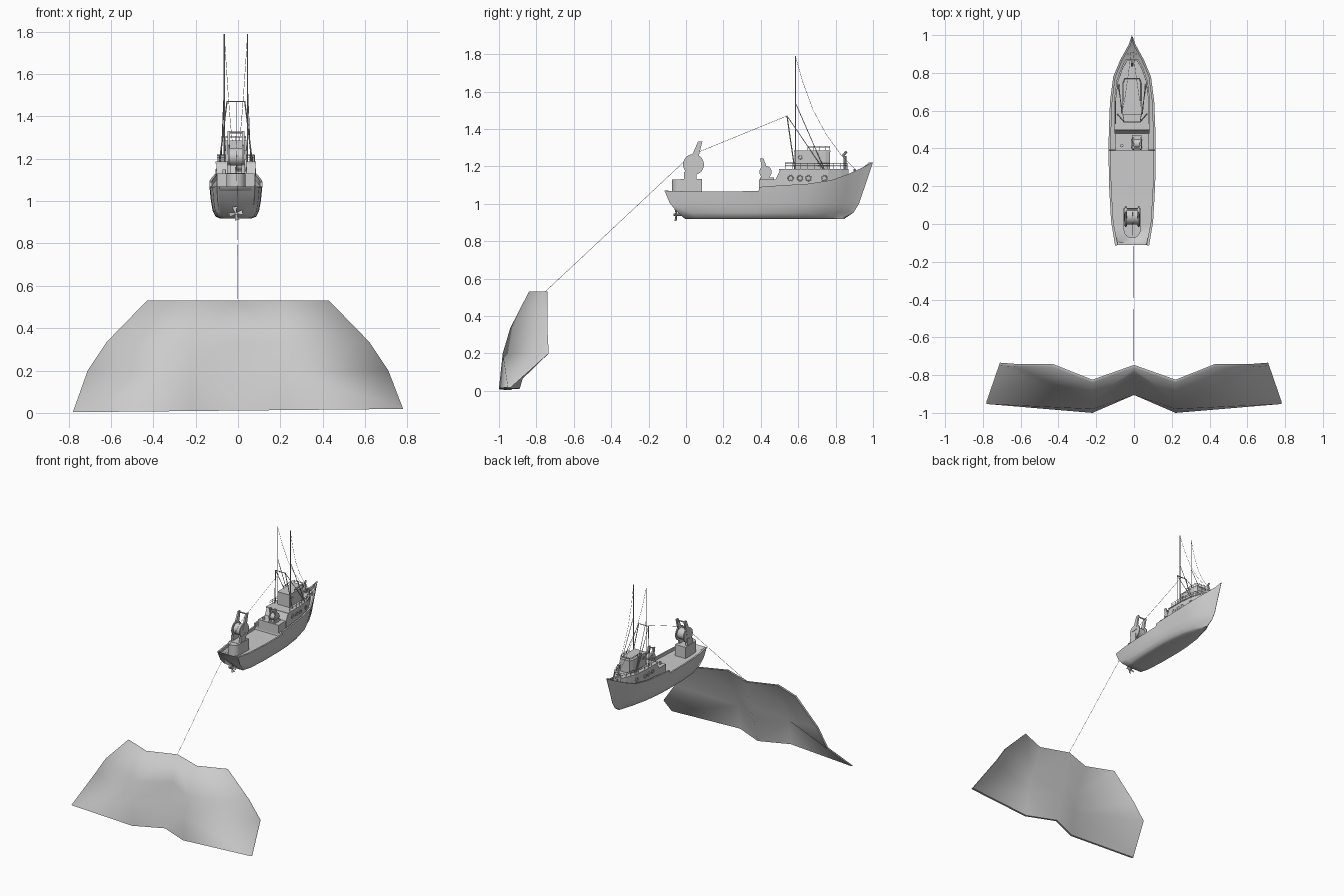
import bpy, bmesh, math
from mathutils import Vector

if "Cube" in bpy.data.objects:
    bpy.data.objects.remove(bpy.data.objects["Cube"])

BOAT_X = -0.01  # boat centreline


def mesh_obj(name, verts, faces, smooth=None, x=BOAT_X):
    me = bpy.data.meshes.new(name)
    me.from_pydata([tuple(v) for v in verts], [], faces)
    bm = bmesh.new()
    bm.from_mesh(me)
    bmesh.ops.remove_doubles(bm, verts=bm.verts, dist=1e-5)
    bmesh.ops.recalc_face_normals(bm, faces=bm.faces)
    bm.to_mesh(me)
    bm.free()
    ob = bpy.data.objects.new(name, me)
    ob.location.x = x
    bpy.context.collection.objects.link(ob)
    if smooth:
        bpy.ops.object.select_all(action='DESELECT')
        ob.select_set(True)
        bpy.context.view_layer.objects.active = ob
        bpy.ops.object.shade_smooth_by_angle(angle=math.radians(smooth))
    return ob


def loft(rings):
    """Verts and faces of closed rings joined in order, ends capped."""
    n = len(rings[0])
    faces = [(i * n + j, i * n + (j + 1) % n, (i + 1) * n + (j + 1) % n, (i + 1) * n + j)
             for i in range(len(rings) - 1) for j in range(n)]
    faces += [tuple(range(n)), tuple(range((len(rings) - 1) * n, len(rings) * n))]
    return [v for r in rings for v in r], faces


def box(name, x0, x1, y0, y1, z0, z1):
    return mesh_obj(name, *loft([[(x0, y0, z), (x1, y0, z), (x1, y1, z), (x0, y1, z)] for z in (z0, z1)]))


def side_plate(name, profile, x0, x1):
    return mesh_obj(name, *loft([[(x, y, z) for y, z in profile] for x in (x0, x1)]))


def rods(name, paths, r, n=6, x=BOAT_X):
    """Several round bars following lists of points, in one object."""
    verts, faces = [], []
    for path in paths:
        for a, b in zip(path, path[1:]):
            a, b = Vector(a), Vector(b)
            d = (b - a).normalized()
            u = d.orthogonal().normalized()
            w = d.cross(u)
            ring = [r * (u * math.cos(2 * math.pi * k / n) + w * math.sin(2 * math.pi * k / n)) for k in range(n)]
            v, f = loft([[a + o for o in ring], [b + o for o in ring]])
            faces += [tuple(i + len(verts) for i in q) for q in f]
            verts += v
    return mesh_obj(name, verts, faces, 40, x)


def both(path):
    return [path, [(-x, y, z) for x, y, z in path]]


# Hull: stations of sheer (y, w, z), side, bilge and bottom (y, w)
stations = [
    [(-.115, .09, 1.07), (-.085, .086), (-.042, .08), (-.005, .07)],
    [(.01, .111, 1.066), (.02, .105), (.03, .098), (.05, .085)],
    [(.2, .122, 1.066), (.2, .115), (.2, .107), (.2, .095)],
    [(.388, .125, 1.068), (.388, .118), (.388, .109), (.388, .096)],
    [(.392, .125, 1.09), (.392, .118), (.392, .109), (.392, .096)],
    [(.5, .123, 1.098), (.5, .115), (.5, .105), (.5, .09)],
    [(.65, .117, 1.107), (.64, .103), (.64, .09), (.63, .073)],
    [(.78, .1, 1.127), (.76, .079), (.75, .062), (.73, .046)],
    [(.87, .062, 1.16), (.84, .044), (.81, .033), (.79, .021)],
    [(.95, .018, 1.197), (.895, .014), (.87, .01), (.825, .007)],
    [(1.0, .001, 1.222), (.925, .001), (.895, .001), (.845, .001)],
]
rings = []
for i, ((y, w, z), s1, s2, s3) in enumerate(stations):
    wi, yi = max(w - .012, .0005), min(max(y, -.1), .98)
    keel = (s3[0], s3[1] * .8)
    outer = [(w, y, z)] + [(s[1], s[0], h) for s, h in ((s1, 1.0), (s2, .952), (s3, .927), (keel, .919))]
    if i == 0:  # closed transom rim
        half = [(wi * .9, -.112, z), (wi, -.112, z)] + outer
        rings.append(half + [(-x, a, b) for x, a, b in reversed(half)])
    half = [(wi, yi, z - .022), (wi, yi, z)] + outer
    rings.append(half + [(-x, a, b) for x, a, b in reversed(half)])
mesh_obj("hull", *loft(rings), 60)

# Deckhouse following the bow, working platform behind it
outline = [(.478, .092), (.65, .092), (.76, .078), (.83, .052), (.87, .03)]


def plan(z, grow=0.0, back=0.0):
    p = [(w + grow, y, z) for y, w in outline]
    p[0] = (p[0][0], p[0][1] + back, z)
    return p + [(-x, y, h) for x, y, h in reversed(p)]


mesh_obj("deckhouse", *loft([plan(1.07), plan(1.13), plan(1.178, 0, .025), plan(1.178, .004, .02), plan(1.186, .004, .02)]))
box("working_platform", -.088, .088, .39, .49, 1.05, 1.13)

# Porthole frames on both sides
for i, y in enumerate((.56, .61, .655, .74)):
    for side, s in (("left", -1), ("right", 1)):
        ring = []
        for k in range(17):
            a = k * math.pi / 8
            py = y + .014 * math.cos(a)
            ring.append((s * (.093 if py < .65 else .093 - (py - .65) * .127), py, 1.137 + .014 * math.sin(a)))
        rods(f"porthole_{i}_{side}", [ring], .003, 6)

# Wheelhouse, roof and round side windows
wheel = [(.05, .58), (.05, .745), (.04, .77), (-.04, .77), (-.05, .745), (-.05, .58)]


def slab(name, pts, z0, z1, k=1.0):
    return mesh_obj(name, *loft([[(x * k, .675 + (y - .675) * k, z) for x, y in pts] for z in (z0, z1)]))


slab("wheelhouse", wheel, 1.18, 1.278)
slab("wheelhouse_roof", wheel, 1.276, 1.286, 1.03)
ring = [(.05, .612 + .01 * math.cos(k * math.pi / 6), 1.25 + .01 * math.sin(k * math.pi / 6)) for k in range(13)]
rods("wheelhouse_side_windows", both(ring), .0025)


# Railings
def railing(name, path, z0, z1):
    bars = []
    for z in (z1, (z0 + z1) / 2 + .004):
        bars.append([(x, y, z) for x, y in path])
    for (xa, ya), (xb, yb) in zip(path, path[1:]):
        k = max(1, round(math.hypot(xb - xa, yb - ya) / .035))
        for i in range(k + 1):
            p = (xa + (xb - xa) * i / k, ya + (yb - ya) * i / k)
            bars.append([(*p, z0), (*p, z1)])
    rods(name, bars, .0015, 5)


rail = [(.088, .53), (.088, .65), (.075, .755), (.05, .825), (.028, .863)]
railing("deckhouse_railing", rail + [(-x, y) for x, y in reversed(rail)], 1.183, 1.218)
railing("roof_railing", [(.047, .65), (.047, .745), (.038, .768), (-.038, .768), (-.047, .745), (-.047, .65)], 1.284, 1.307)

# Masts, gantry, braces and stays
rods("masts", both([(.055, .585, 1.18), (.055, .585, 1.79)]), .0028, 8)
gantry = [(.078, .582, 1.18), (.042, .54, 1.47)]
rods("gantry", both(gantry) + [[(-.045, .54, 1.47), (.045, .54, 1.47)]], .003, 8)
rods("braces", both([(.055, .585, 1.54), (.07, .74, 1.185)]) + both([(.042, .54, 1.47), (.075, .735, 1.185)]), .002)
rods("forestays", both([(.055, .585, 1.79), (.046, .625, 1.65), (.036, .68, 1.5), (.026, .75, 1.37),
                        (.015, .83, 1.26), (.006, .91, 1.18)]), .001, 5)

# Bow post and bollards
rods("bow_post", [[(0, .85, 1.13), (0, .85, 1.255)], [(0, .838, 1.255), (0, .858, 1.28)]], .007, 8)
rods("bow_bitts", both([(.022, .9, 1.15), (.022, .9, 1.187)]), .005, 8)
rods("platform_bollard", [[(-.055, .415, 1.13), (-.055, .415, 1.15)]], .009, 12)


# Winches: drum, flanges, leaning arms and top bar
def winch(name, cx, cy, cz, r, half, foot, arm):
    rods(name + "_drum", [[(cx - half, cy, cz), (cx + half, cy, cz)]], r * .75, 20)
    for i, s in enumerate((-1, 1)):
        x = cx + s * half
        rods(f"{name}_flange_{i}", [[(x - .004, cy, cz), (x + .004, cy, cz)]], r, 24)
        side_plate(f"{name}_foot_{i}", foot, x - .008, x + .008)
        side_plate(f"{name}_arm_{i}", arm, x - .006, x + .006)
    y, z = arm[2]
    rods(name + "_top_bar", [[(cx - half, y - .01, z - .008), (cx + half, y - .01, z - .008)]], .005, 8)


rods("stern_turntable", [[(0, -.03, 1.04), (0, -.03, 1.13)]], .045, 24)
box("stern_winch_base", -.045, .045, -.03, .085, 1.04, 1.132)
winch("stern_winch", 0, .04, 1.21, .056, .034,
      [(-.01, 1.13), (.055, 1.13), (.055, 1.19), (-.01, 1.17)],
      [(.015, 1.22), (.06, 1.22), (.087, 1.332), (.064, 1.332)])
box("platform_winch_base", 0, .05, .395, .47, 1.12, 1.14)
winch("platform_winch", .025, .425, 1.17, .033, .02,
      [(.4, 1.13), (.45, 1.13), (.44, 1.16), (.41, 1.16)],
      [(.41, 1.17), (.44, 1.17), (.415, 1.242), (.396, 1.242)])

# Propeller under the stern
rods("propeller_shaft", [[(0, -.068, .942), (0, .03, .942)]], .006, 8)
for k in range(4):
    a = k * math.pi / 2 + .2
    c, s = math.cos(a), math.sin(a)
    blade = [(.002, -.004, -.055), (.032, -.011, -.062), (.032, .011, -.05), (.002, .004, -.061)]
    pts = [(r * c - t * s, y, .942 + r * s + t * c) for r, t, y in blade]
    mesh_obj(f"propeller_blade_{k}", *loft([pts, [(x, y + .003, z) for x, y, z in pts]]))

# Tow cable from gantry over the winch to the net
rods("tow_cable", [[(-.008, .54, 1.47), (-.008, .075, 1.28), (-.006, 0, 1.235), (0, -.755, .528)]], .0011, 6, 0)

# Trawl net: thin folded sheet; rows of z, wing (x, y), fold y, centre y
rows = [(.53, .43, -.757, -.84, -.762), (.335, .62, -.757, -.94, -.81),
        (.2, .71, -.75, -.98, -.85), (.011, .78, -.953, -1.0, -.905)]
front = []
for z, wx, wy, fy, my in rows:
    tilt = .01 if z < .1 else 0
    front += [(x, y, z + tilt * x) for x, y in ((-wx, wy), (-.22, fy), (0, my), (.22, fy), (wx, wy))]
back = [(x, y + .016, max(z, .002)) for x, y, z in front]
n = len(front)
faces = []
for i in range(3):
    for j in range(4):
        a, b, c, d = i * 5 + j, i * 5 + j + 1, i * 5 + j + 6, i * 5 + j + 5
        # split each panel along the diagonal that bulges forward
        if front[a][1] + front[c][1] < front[b][1] + front[d][1]:
            tris = [(a, b, c), (a, c, d)]
        else:
            tris = [(a, b, d), (b, c, d)]
        for t in tris:
            faces += [t, tuple(n + k for k in reversed(t))]
rim = [0, 1, 2, 3, 4, 9, 14, 19, 18, 17, 16, 15, 10, 5]
faces += [(a, b, n + b, n + a) for a, b in zip(rim, rim[1:] + rim[:1])]
mesh_obj("trawl_net", front + back, faces, 80, 0)
